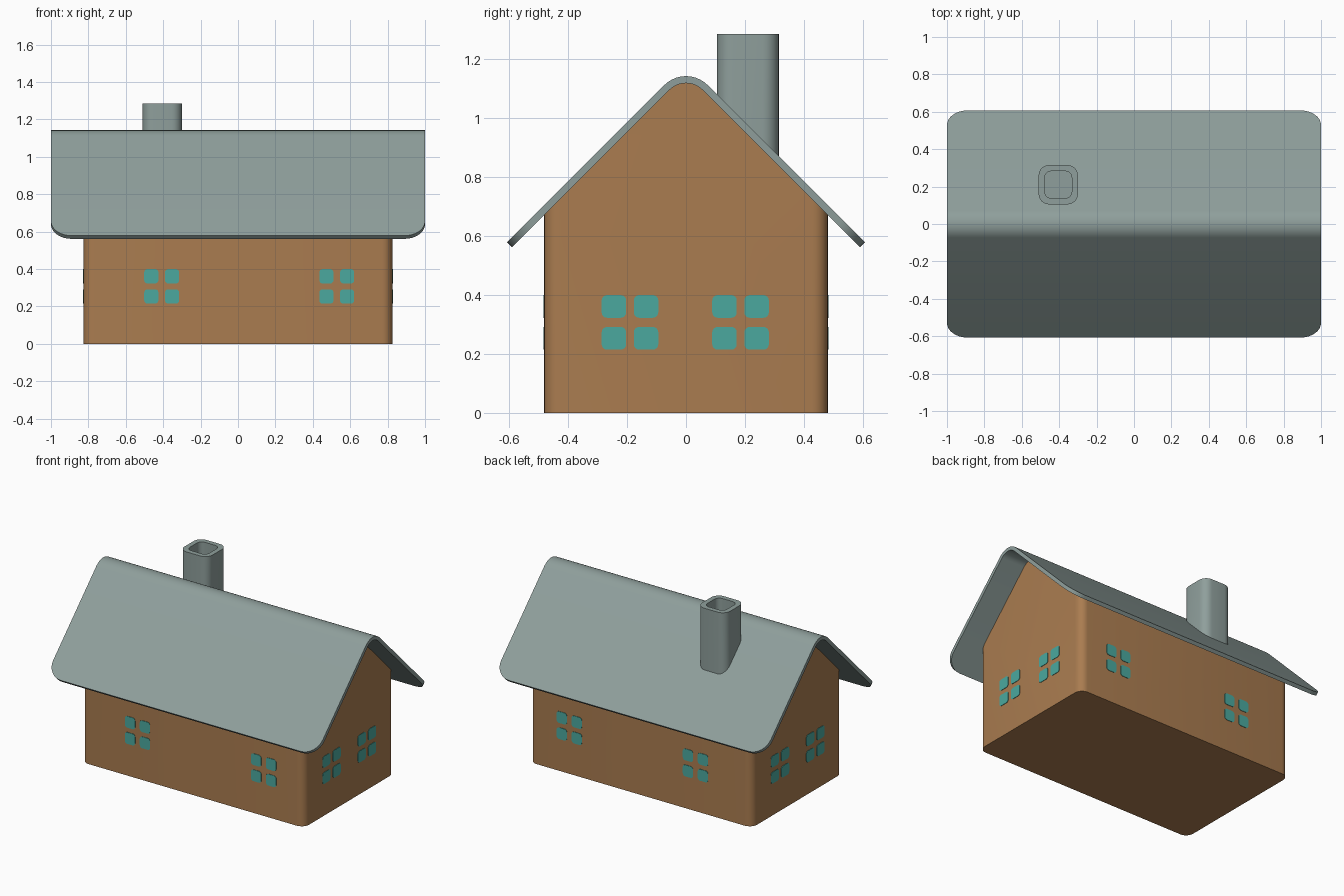
import bpy, bmesh, math
from mathutils import Vector

if "Cube" in bpy.data.objects:
    bpy.data.objects.remove(bpy.data.objects["Cube"])


def material(name, rgb):
    m = bpy.data.materials.new(name)
    m.diffuse_color = (*rgb, 1)
    m.use_nodes = True
    m.node_tree.nodes["Principled BSDF"].inputs["Base Color"].default_value = m.diffuse_color
    return m


WALL = material("brown wall", (0.402, 0.202, 0.080))
ROOF = material("grey slate", (0.275, 0.347, 0.332))
GLASS = material("teal glass", (0.070, 0.396, 0.347))


def rounded_rect(cx, cy, w, h, r, seg=6):
    """Counter-clockwise outline of a rectangle with round corners."""
    pts = []
    for k, (sx, sy) in enumerate([(1, 1), (-1, 1), (-1, -1), (1, -1)]):
        for i in range(seg + 1):
            a = math.pi / 2 * (k + i / seg)
            pts.append((cx + sx * (w / 2 - r) + r * math.cos(a),
                        cy + sy * (h / 2 - r) + r * math.sin(a)))
    return pts


def loft(bm, rings):
    """Skin a row of equal rings and close both ends."""
    vs = [[bm.verts.new(p) for p in ring] for ring in rings]
    n = len(vs[0])
    for a, b in zip(vs, vs[1:]):
        for i in range(n):
            j = (i + 1) % n
            bm.faces.new((a[i], a[j], b[j], b[i]))
    bm.faces.new(vs[0][::-1])
    bm.faces.new(vs[-1])


def slice_off(bm, point, normal):
    """Remove everything on the normal side of a plane and cap the cut."""
    geom = bm.verts[:] + bm.edges[:] + bm.faces[:]
    res = bmesh.ops.bisect_plane(bm, geom=geom, plane_co=point, plane_no=normal,
                                 clear_outer=True)
    edges = [e for e in res["geom_cut"]
             if isinstance(e, bmesh.types.BMEdge) and e.is_boundary]
    if edges:
        bmesh.ops.contextual_create(bm, geom=edges)


def finish(bm, name, mat):
    bmesh.ops.recalc_face_normals(bm, faces=bm.faces[:])
    me = bpy.data.meshes.new(name)
    bm.to_mesh(me)
    bm.free()
    me.materials.append(mat)
    ob = bpy.data.objects.new(name, me)
    bpy.context.collection.objects.link(ob)
    bpy.ops.object.select_all(action='DESELECT')
    ob.select_set(True)
    bpy.context.view_layer.objects.active = ob
    bpy.ops.object.shade_smooth_by_angle(angle=math.radians(30))
    return ob


# roof line: 45 degree slopes joined by a round ridge
R, APEX, THICK, EAVE_Y, CORNER = 0.104, 1.142, 0.024, 0.607, 0.11
ZC = APEX - R
SLOPE = (EAVE_Y - R * math.sin(math.pi / 4)) * math.sqrt(2)
ARC = 5

# walls: rounded prism trimmed to the underside of the roof
bm = bmesh.new()
base = rounded_rect(0, 0, 1.652, 0.962, 0.055)
loft(bm, [[(x, y, z) for x, y in base] for z in (0, 1.3)])
for i in range(-ARC, ARC + 1):
    a = math.pi / 4 * i / ARC
    n = Vector((0, math.sin(a), math.cos(a)))
    slice_off(bm, Vector((0, 0, ZC)) + n * (R - THICK + 0.002), n)
finish(bm, "walls", WALL)

# roof: folded sheet with round corners at the eaves
half = []                                # (angle, distance down slope, half width)
for i in range(ARC + 1):
    half.append((math.pi / 4 * i / ARC, 0, 1))
for i in range(9):
    t = math.pi / 2 * i / 8
    half.append((math.pi / 4, SLOPE - CORNER * (1 - math.sin(t)),
                 1 - CORNER * (1 - math.cos(t))))
rows = []
for side, part in ((-1, half[:0:-1]), (1, half)):
    for a, s, w in part:
        n = Vector((0, side * math.sin(a), math.cos(a)))
        down = Vector((0, side * math.cos(a), -math.sin(a)))
        top = Vector((0, 0, ZC)) + n * R + down * s
        low = top - n * THICK
        x = Vector((w, 0, 0))
        rows.append([top - x, top + x, low + x, low - x])
bm = bmesh.new()
loft(bm, rows)
finish(bm, "roof", ROOF)

# chimney: hollow rounded shaft cut off along the roof slope
CX, CY = -0.405, 0.21
outer = rounded_rect(CX, CY, 0.21, 0.21, 0.055)
inner = rounded_rect(CX, CY, 0.145, 0.145, 0.035)
bm = bmesh.new()
loft(bm, [[(x, y, z) for x, y in ring] for ring, z in
          ((outer, 0.6), (outer, 1.284), (inner, 1.284), (inner, 1.16))])
slice_off(bm, Vector((0, 0, 1.17)), Vector((0, -1, -1)).normalized())
finish(bm, "chimney", ROOF)


# windows: four rounded panes each, as thin plates on the walls
def windows(name, centres, pane_w, gap_w, place):
    bm = bmesh.new()
    for c in centres:
        for su in (-1, 1):
            for cz in (0.253, 0.361):
                cu = c + su * (pane_w + gap_w) / 2
                ring = rounded_rect(cu, cz, pane_w, 0.077, 0.018, 4)
                loft(bm, [[place(u, v, d) for u, v in ring] for d in (-0.003, 0.003)])
    finish(bm, name, GLASS)


for side, label in ((-1, "front"), (1, "back")):
    windows(label + "_windows", (-0.408, 0.528), 0.076, 0.035,
            lambda u, v, d: (u, side * (0.481 + d), v))
for side, label in ((-1, "left"), (1, "right")):
    windows(label + "_windows", (-0.19, 0.185), 0.083, 0.026,
            lambda u, v, d: (side * (0.826 + d), u, v))
